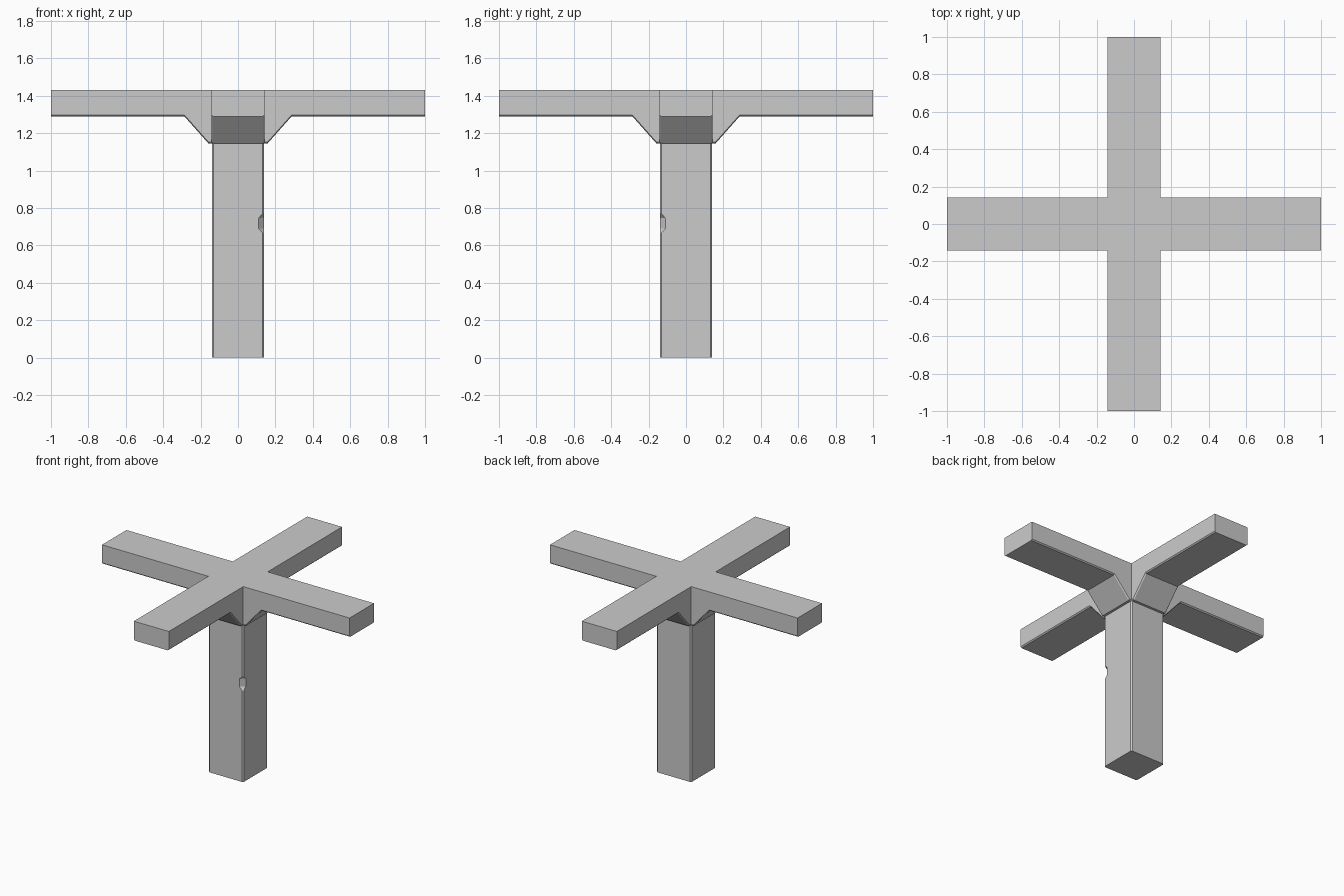
import bpy, bmesh
from math import sqrt

if "Cube" in bpy.data.objects:
    bpy.data.objects.remove(bpy.data.objects["Cube"])

W = 0.141          # half width of the beams
P = 0.14           # half width of the post
TOP = 1.43
C = 0.008          # small chamfer on lower edges


def make_object(name, bm):
    bmesh.ops.remove_doubles(bm, verts=bm.verts, dist=0.0001)
    bmesh.ops.recalc_face_normals(bm, faces=bm.faces)
    mesh = bpy.data.meshes.new(name)
    bm.to_mesh(mesh)
    bm.free()
    ob = bpy.data.objects.new(name, mesh)
    bpy.context.collection.objects.link(ob)
    return ob


def turn(p, k):
    x, y, z = p
    for _ in range(k):
        x, y = -y, x
    return (x, y, z)


def face(bm, pts):
    return bm.faces.new([bm.verts.new(p) for p in pts])


# Cross beams with sloped braces: one arm, repeated four times
def section(x, z):
    return [(x, -W, TOP), (x, -W, z + C), (x, -W + C, z),
            (x, W - C, z), (x, W, z + C), (x, W, TOP)]


stations = [(W, 1.145), (0.158, 1.145), (0.287, 1.29), (1.0, 1.29)]
rings = [section(x, z) for x, z in stations]
bm = bmesh.new()
for k in range(4):
    arm = [[turn(p, k) for p in r] for r in rings]
    for a, b in zip(arm, arm[1:]):
        for i in range(6):
            j = (i + 1) % 6
            face(bm, [a[i], a[j], b[j], b[i]])
    face(bm, arm[-1])
    # Small corner between neighbouring braces
    face(bm, [turn(p, k) for p in ((W, W, 1.145 + C), (W, W - C, 1.145), (W - C, W, 1.145))])
# Centre of the cross, top and underside
face(bm, [turn((W, W, TOP), k) for k in range(4)])
face(bm, [turn(p, k) for k in range(4) for p in ((W, W - C, 1.145), (W - C, W, 1.145))])
make_object("cross_beams", bm)

# Post with narrow chamfers on the upright edges
plan = [turn(p, k) for k in range(4) for p in ((P, P - C, 0), (P - C, P, 0))]
bm = bmesh.new()
base = face(bm, plan)
ext = bmesh.ops.extrude_face_region(bm, geom=[base], use_keep_orig=True)
bmesh.ops.translate(bm, vec=(0, 0, 1.15),
                    verts=[g for g in ext["geom"] if isinstance(g, bmesh.types.BMVert)])
post = make_object("post", bm)

# Chip cut out of the front right corner of the post
profile = [(0.177, 0.69), (0.177, 0.747), (0.2213, 0.812), (0.2213, 0.618)]
s = 1 / sqrt(2)
ends = [[((d + t) * s, (t - d) * s, z) for d, z in profile] for t in (-0.1, 0.1)]
bm = bmesh.new()
for e in ends:
    face(bm, e)
for i in range(4):
    j = (i + 1) % 4
    face(bm, [ends[0][i], ends[0][j], ends[1][j], ends[1][i]])
cutter = make_object("chip_cutter", bm)
cutter.hide_render = True
cutter.hide_set(True)
cut = post.modifiers.new("chip", "BOOLEAN")
cut.operation = "DIFFERENCE"
cut.solver = "EXACT"
cut.object = cutter
